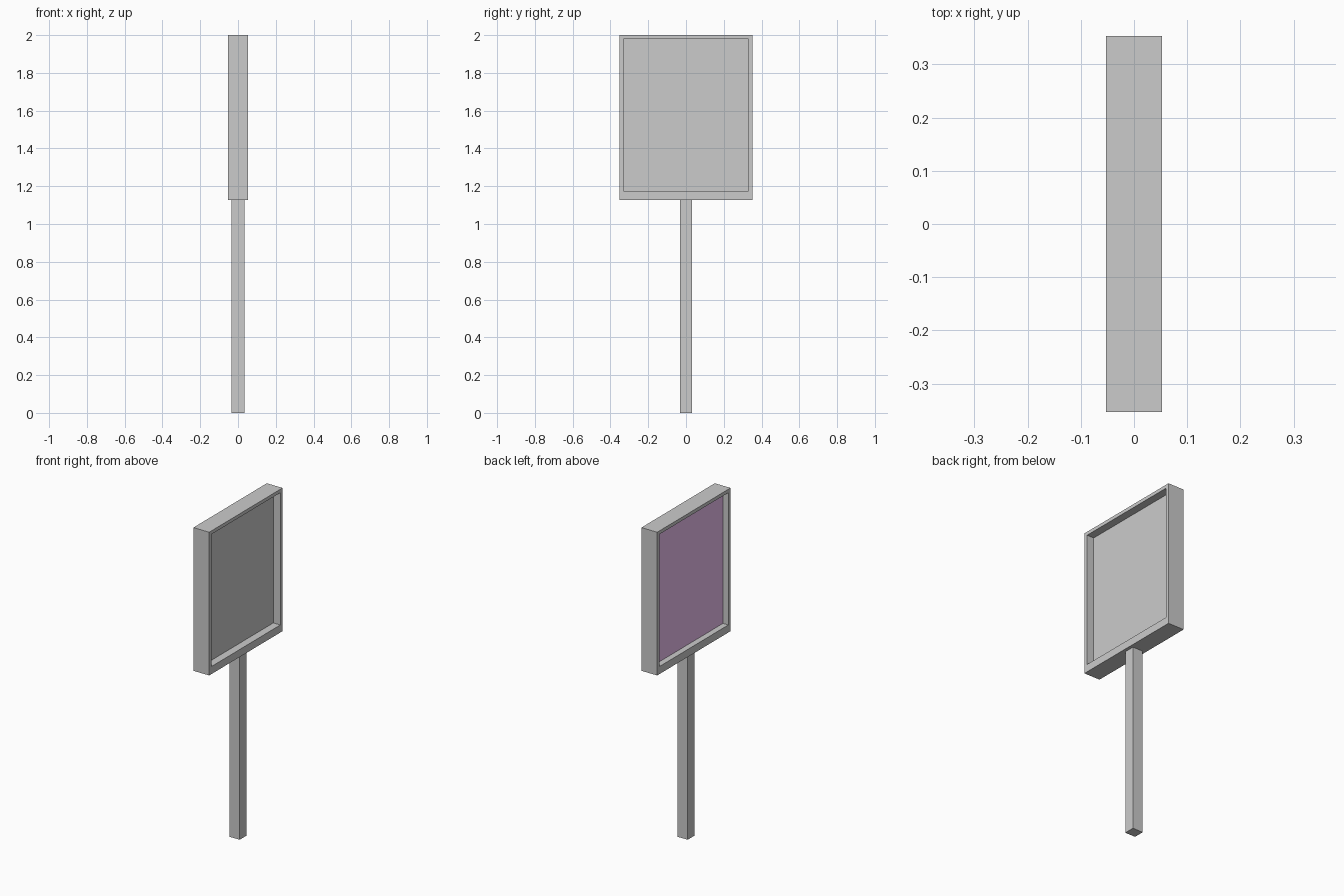
import bpy
import bmesh

if "Cube" in bpy.data.objects:
    bpy.data.objects.remove(bpy.data.objects["Cube"])


def material(name, rgb):
    m = bpy.data.materials.new(name)
    m.diffuse_color = (*rgb, 1.0)
    m.use_nodes = True
    m.node_tree.nodes["Principled BSDF"].inputs["Base Color"].default_value = m.diffuse_color
    return m


def finish(name, bm, mat):
    bmesh.ops.recalc_face_normals(bm, faces=bm.faces)
    mesh = bpy.data.meshes.new(name)
    bm.to_mesh(mesh)
    bm.free()
    mesh.materials.append(mat)
    obj = bpy.data.objects.new(name, mesh)
    bpy.context.collection.objects.link(obj)
    return obj


def box(name, lo, hi, mat):
    bm = bmesh.new()
    bmesh.ops.create_cube(bm, size=1.0)
    for v in bm.verts:
        v.co = [lo[i] + (v.co[i] + 0.5) * (hi[i] - lo[i]) for i in range(3)]
    return finish(name, bm, mat)


def hollow_frame(name, half_depth, outer, inner, mat):
    """Rectangular frame; outer and inner are (half width, bottom, top)."""
    bm = bmesh.new()
    rings = []
    for x, (w, z0, z1) in ((half_depth, outer), (half_depth, inner),
                           (-half_depth, inner), (-half_depth, outer)):
        rings.append([bm.verts.new((x, y, z)) for y, z in
                      ((-w, z0), (w, z0), (w, z1), (-w, z1))])
    for r in range(4):
        a, b = rings[r], rings[(r + 1) % 4]
        for i in range(4):
            j = (i + 1) % 4
            bm.faces.new((a[i], a[j], b[j], b[i]))
    return finish(name, bm, mat)


frame_grey = material("frame_grey", (0.6, 0.6, 0.6))
light_grey = material("panel_light_grey", (0.8, 0.8, 0.8))
purple = material("panel_purple", (0.85, 0.54, 0.89))

INNER = (0.331, 1.174, 1.979)

# Square post, stopping under the frame
box("post", (-0.034, -0.032, 0.0), (0.034, 0.032, 1.128), frame_grey)

# Deep border around the sign
hollow_frame("sign_frame", 0.053, (0.353, 1.128, 2.0), INNER, frame_grey)

# Recessed panels, back to back inside the frame
w, z0, z1 = INNER
box("right_panel", (-0.005, -w, z0), (0.006, w, z1), light_grey)
box("left_panel", (-0.017, -w, z0), (-0.005, w, z1), purple)
